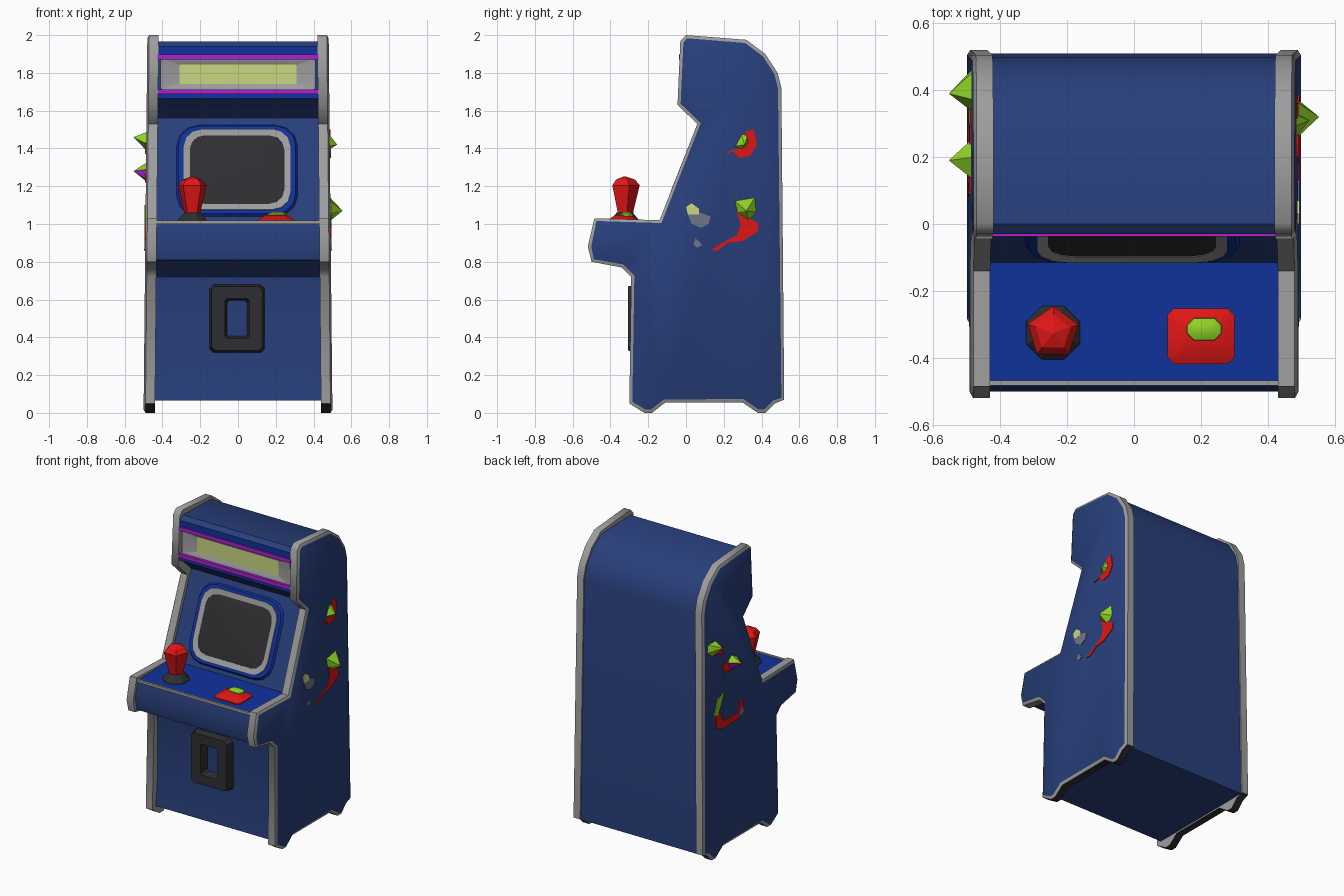
import bpy, bmesh, math
from mathutils import Vector as V


def mat(name, r, g, b):
    m = bpy.data.materials.new(name)
    m.diffuse_color = (r, g, b, 1)
    return m


NAVY = mat("navy", 0.021, 0.050, 0.200)
BLUE = mat("bright_blue", 0.005, 0.032, 0.330)
GREY = mat("trim_grey", 0.34, 0.34, 0.34)
DARK = mat("charcoal", 0.028, 0.028, 0.032)
RED = mat("red", 0.75, 0.008, 0.008)
GREEN = mat("green", 0.28, 0.65, 0.02)
PURPLE = mat("purple", 0.42, 0.015, 0.62)
YELLOW = mat("pale_yellow", 0.60, 0.68, 0.22)
SLATE = mat("slate", 0.16, 0.18, 0.25)


def finish(name, bm, mats, angle=40):
    me = bpy.data.meshes.new(name)
    bm.to_mesh(me)
    bm.free()
    for m in mats:
        me.materials.append(m)
    if angle:
        me.shade_smooth()
        me.set_sharp_from_angle(angle=math.radians(angle))
    ob = bpy.data.objects.new(name, me)
    bpy.context.collection.objects.link(ob)
    return ob


def loft_bm(loops, closed=False):
    """Skin a list of equal-length loops; cap the ends, or join last to first."""
    bm = bmesh.new()
    rows = [[bm.verts.new(p) for p in lp] for lp in loops]
    n = len(rows[0])
    pairs = list(zip(rows, rows[1:]))
    if closed:
        pairs.append((rows[-1], rows[0]))
    for a, b in pairs:
        for i in range(n):
            j = (i + 1) % n
            bm.faces.new((a[i], a[j], b[j], b[i]))
    if not closed:
        bm.faces.new(rows[0])
        bm.faces.new(rows[-1])
    bmesh.ops.remove_doubles(bm, verts=bm.verts, dist=1e-5)
    bmesh.ops.recalc_face_normals(bm, faces=bm.faces)
    return bm


def loft(name, loops, m, closed=False, angle=40, rule=None, mats=None):
    bm = loft_bm(loops, closed)
    bm.normal_update()
    if rule:
        for f in bm.faces:
            f.material_index = rule(f)
    return finish(name, bm, mats or [m], angle)


def box(name, x0, x1, y0, y1, z0, z1, m):
    return loft(name, [[(x, y0, z0), (x, y1, z0), (x, y1, z1), (x, y0, z1)] for x in (x0, x1)], m)


def rrect(hw, hh, r, seg=3):
    pts = []
    for k, (sx, sy) in enumerate(((1, 1), (-1, 1), (-1, -1), (1, -1))):
        for i in range(seg + 1):
            a = math.pi / 2 * (k + i / seg)
            pts.append((sx * (hw - r) + r * math.cos(a), sy * (hh - r) + r * math.sin(a)))
    return pts


def placer(origin, v, n):
    o, v, n = V(origin), V(v).normalized(), V(n).normalized()
    return lambda pts, d: [o + V((1, 0, 0)) * a + v * b + n * d for a, b in pts]


# side panels: outline with grey rim, navy face and dark feet
SIDE = [(-0.03, 1.97), (0.0, 2.0), (0.32, 1.975), (0.42, 1.90), (0.485, 1.80), (0.505, 1.72), (0.52, 0.07),
        (0.47, 0.05), (0.42, 0.0), (0.38, 0.0), (0.30, 0.055), (-0.11, 0.055), (-0.18, 0.0),
        (-0.22, 0.0), (-0.30, 0.05), (-0.29, 0.72), (-0.34, 0.77), (-0.50, 0.80), (-0.52, 0.88),
        (-0.485, 1.03), (-0.14, 1.02), (0.06, 1.53), (-0.045, 1.63)]


def face_x(z):
    return 0.50 - 0.01 * z


for s, side in ((1, "right"), (-1, "left")):
    bm = loft_bm([[(s * (0.44 - 0.01 * z), y, z) for y, z in SIDE],
                  [(s * (face_x(z) - 0.01), y, z) for y, z in SIDE]])
    bm.normal_update()
    cap = [f for f in bm.faces if len(f.verts) > 4 and f.normal.x * s > 0]
    for f in bm.faces:
        f.material_index = 2 if f.calc_center_median().z < 0.07 and len(f.verts) == 4 else 1
    bmesh.ops.inset_region(bm, faces=cap, thickness=0.018, depth=0.01)
    for f in cap:
        f.material_index = 0
    finish(side + "_side_panel", bm, [NAVY, GREY, DARK], 50)

# cabinet body between the panels; top of the control deck is brighter
BODY = [(0.51, 0.065), (0.497, 1.70), (0.475, 1.79), (0.41, 1.89), (0.31, 1.955), (0.0, 1.965),
        (-0.03, 1.94), (-0.03, 1.885), (0.005, 1.875), (0.005, 1.71), (-0.03, 1.70), (-0.03, 1.665),
        (0.0, 1.65), (0.10, 1.56), (-0.115, 1.015), (-0.47, 1.01), (-0.50, 0.90), (-0.48, 0.81),
        (-0.33, 0.78), (-0.265, 0.72), (-0.25, 0.60), (-0.25, 0.20), (-0.265, 0.065)]


def body_rule(f):
    c = f.calc_center_median()
    deck = 1.0 < c.z < 1.03 and f.normal.z > 0.9
    lip = c.y < -0.02 and c.z > 1.66 and len(f.verts) == 4
    return 1 if deck or lip else 0


loft("cabinet_body", [[(x, y, z) for y, z in BODY] for x in (-0.445, 0.445)], None,
     rule=body_rule, mats=[NAVY, BLUE])
box("deck_edge_trim", -0.43, 0.43, -0.483, -0.468, 1.0, 1.018, GREY)

# marquee: sloped grey frame, light panel and purple strips
mq = placer((0, 0.005, 1.793), (0, 0, 1), (0, -1, 0))
loft("marquee_frame", [mq(rrect(0.41, 0.085, 0.01, 1), 0.0), mq(rrect(0.41, 0.085, 0.01, 1), 0.028),
                       mq(rrect(0.31, 0.052, 0.005, 1), 0.008), mq(rrect(0.31, 0.052, 0.005, 1), 0.0)],
     GREY, closed=True)
loft("marquee_light", [mq(rrect(0.312, 0.054, 0.005, 1), d) for d in (-0.005, 0.008)], YELLOW)
for name, z in (("marquee_strip_top", 1.885), ("marquee_strip_bottom", 1.700)):
    box(name, -0.425, 0.425, -0.038, -0.01, z - 0.013, z + 0.013, PURPLE)

# screen on the slanted panel
sc = placer((-0.005, -0.012, 1.282), (0, 0.367, 0.93), (0, -0.93, 0.367))
loft("screen_surround", [sc(rrect(0.325, 0.265, 0.12), -0.01), sc(rrect(0.310, 0.250, 0.11), 0.014),
                         sc(rrect(0.27, 0.21, 0.09), 0.014), sc(rrect(0.27, 0.21, 0.09), -0.01)],
     BLUE, closed=True)
loft("screen_bezel", [sc(rrect(0.285, 0.23, 0.10), -0.01), sc(rrect(0.285, 0.23, 0.10), 0.022),
                      sc(rrect(0.25, 0.195, 0.08), 0.016), sc(rrect(0.25, 0.195, 0.08), -0.01)],
     GREY, closed=True)
loft("screen_glass", [sc(rrect(0.252, 0.197, 0.08), 0.0), sc(rrect(0.252, 0.197, 0.08), 0.014),
                      sc(rrect(0.17, 0.13, 0.05), 0.024)], DARK)

# coin door frame around a blue opening
cd = placer((-0.005, -0.25, 0.5), (0, 0, 1), (0, -1, 0))
loft("coin_door_frame", [cd(rrect(0.15, 0.185, 0.02, 1), -0.02), cd(rrect(0.135, 0.17, 0.02, 1), 0.058),
                         cd(rrect(0.065, 0.105, 0.01, 1), 0.058), cd(rrect(0.048, 0.09, 0.01, 1), -0.02)],
     DARK, closed=True)


# joystick: dark base and five-sided red knob
def ring(cx, cy, z, r, n, a0=0.0):
    return [(cx + r * math.cos(a0 + math.tau * i / n), cy + r * math.sin(a0 + math.tau * i / n), z)
            for i in range(n)]


JX, JY = -0.242, -0.325
loft("joystick_base", [ring(JX, JY, z, r, 8, math.pi / 8) for z, r in ((1.0, 0.09), (1.02, 0.085), (1.06, 0.045))],
     DARK, angle=0)
loft("joystick_knob", [ring(JX, JY, z, r, 5, 0.3)
                       for z, r in ((1.03, 0.045), (1.07, 0.047), (1.205, 0.080), (1.235, 0.055), (1.252, 0.004))],
     RED, angle=0)

# action button
bt = placer((0.2, -0.335, 1.005), (0, 1, 0), (0, 0, 1))
loft("button_base", [bt(rrect(0.10, 0.083, 0.02, 1), 0), bt(rrect(0.10, 0.083, 0.02, 1), 0.014),
                     bt(rrect(0.055, 0.04, 0.015, 1), 0.042)], RED)
bt2 = placer((0.21, -0.315, 1.045), (0, 1, 0), (0, 0, 1))
loft("button_cap", [bt2(rrect(0.055, 0.036, 0.02, 1), -0.02), bt2(rrect(0.05, 0.032, 0.02, 1), 0.008),
                    bt2(rrect(0.03, 0.016, 0.01, 1), 0.018)], GREEN)


# side decorations: flat paint plates and raised gems
def plate(name, s, pts, m):
    loft(name, [[(s * (face_x(z) + d), y, z) for y, z in pts] for d in (-0.003, 0.005)], m, angle=0)


def gem(name, s, pts, apex, mats, rule=None):
    x, y, z = apex
    loft(name, [[(s * (face_x(c) - 0.01), b, c) for b, c in pts], [(s * x, y, z)] * len(pts)][:1] +
         [[(s * (x - 0.001), y + (b - y) * 0.02, z + (c - z) * 0.02) for b, c in pts]],
         None, angle=0, rule=rule, mats=mats)


plate("right_upper_splash", 1, [(0.20, 1.37), (0.25, 1.385), (0.28, 1.35), (0.34, 1.36), (0.375, 1.42),
                                (0.36, 1.50), (0.315, 1.49), (0.32, 1.41), (0.24, 1.39)], RED)
plate("right_lower_swoosh", 1, [(0.13, 0.86), (0.17, 0.86), (0.22, 0.90), (0.30, 0.91), (0.38, 0.96),
                                (0.385, 1.0), (0.34, 1.03), (0.33, 1.08), (0.27, 1.06), (0.29, 1.0),
                                (0.27, 0.94), (0.2, 0.905)], RED)
plate("right_pale_spot", 1, [(0.0, 1.09), (0.03, 1.11), (0.07, 1.08), (0.07, 1.05), (0.01, 1.05)], YELLOW)
plate("right_slate_spot", 1, [(0.01, 1.05), (0.075, 1.06), (0.13, 1.04), (0.12, 1.0), (0.08, 0.98), (0.03, 1.0)], SLATE)
plate("right_slate_drop", 1, [(0.04, 0.89), (0.05, 0.925), (0.085, 0.89), (0.06, 0.875)], SLATE)
gem("right_upper_gem", 1, [(0.25, 1.41), (0.29, 1.39), (0.335, 1.43), (0.33, 1.48), (0.29, 1.485)],
    (0.525, 0.31, 1.42), [GREEN])
gem("right_lower_gem", 1, [(0.25, 1.13), (0.37, 1.15), (0.38, 1.06), (0.33, 1.01), (0.265, 1.06)],
    (0.553, 0.32, 1.07), [GREEN])

plate("left_upper_splash", -1, [(0.30, 1.37), (0.38, 1.39), (0.38, 1.44), (0.30, 1.42)], RED)
plate("left_middle_splash", -1, [(0.30, 1.24), (0.12, 1.22), (0.10, 1.25), (0.22, 1.29), (0.29, 1.31)], RED)
plate("left_lower_swoosh", -1, [(0.38, 0.98), (0.38, 0.89), (0.30, 0.86), (0.12, 0.87), (0.08, 0.92),
                                (0.09, 0.98), (0.12, 0.97), (0.14, 0.91), (0.30, 0.91), (0.33, 0.98)], RED)
plate("left_lower_leaf", -1, [(0.40, 0.98), (0.36, 1.08), (0.29, 1.10), (0.33, 1.02), (0.36, 0.97)], GREEN)
plate("left_slate_spot", -1, [(0.07, 0.90), (0.10, 0.93), (0.13, 0.90), (0.10, 0.87)], SLATE)
gem("left_upper_gem", -1, [(0.46, 1.49), (0.37, 1.49), (0.33, 1.42), (0.41, 1.38), (0.47, 1.43)],
    (0.553, 0.39, 1.46), [GREEN])
gem("left_lower_gem", -1, [(0.26, 1.29), (0.20, 1.33), (0.13, 1.29), (0.14, 1.23), (0.22, 1.22)],
    (0.553, 0.19, 1.28), [GREEN, PURPLE], rule=lambda f: 1 if f.normal.z < 0.1 else 0)
